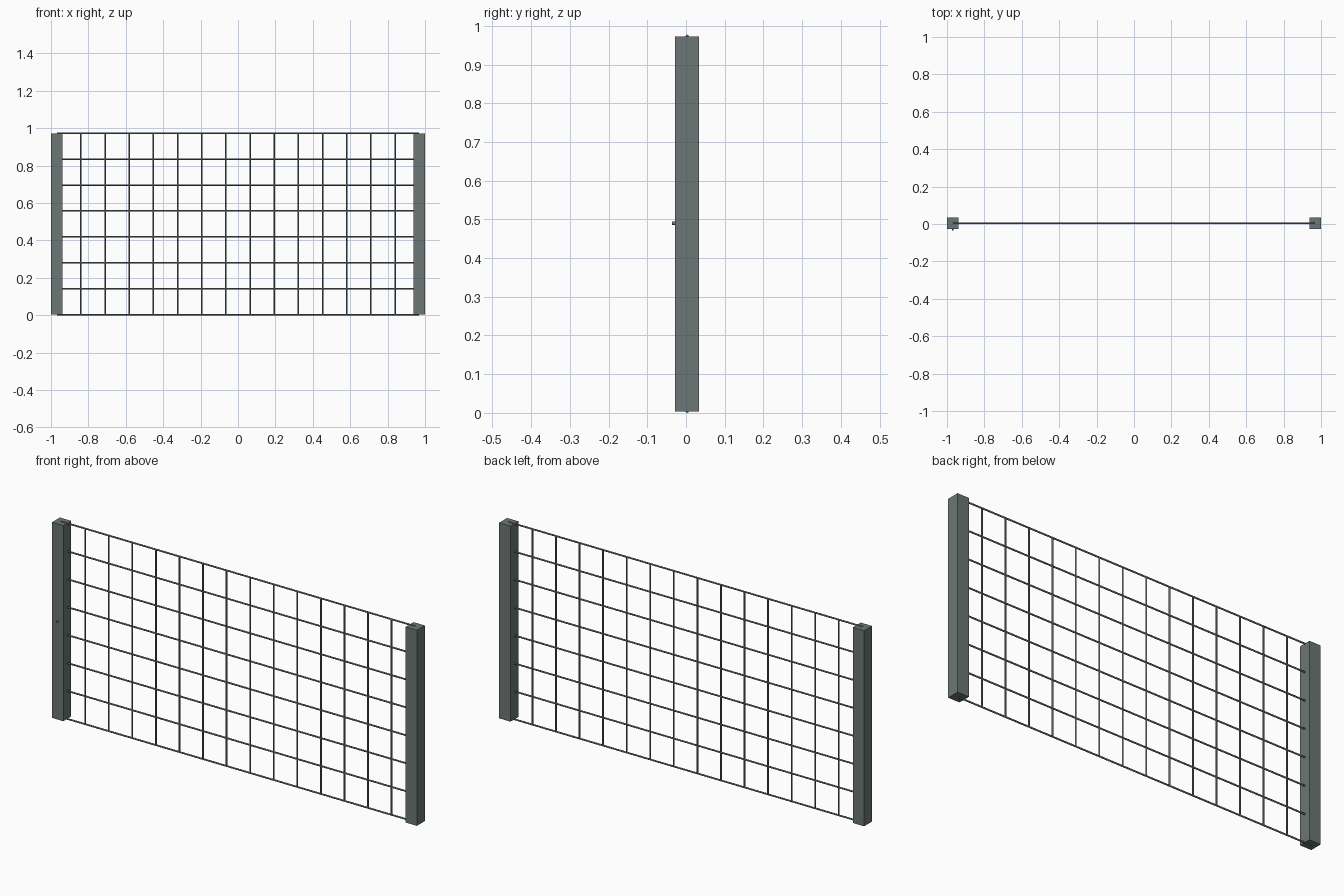
import bpy
from mathutils import Vector

default = bpy.data.objects.get("Cube")
if default:
    bpy.data.objects.remove(default, do_unlink=True)


def material(name, colour):
    mat = bpy.data.materials.new(name)
    mat.use_nodes = True
    mat.diffuse_color = colour
    mat.node_tree.nodes["Principled BSDF"].inputs["Base Color"].default_value = colour
    return mat


SLATE = material("slate grey metal", (0.15, 0.18, 0.18, 1))

BOTTOM, TOP = 0.004, 0.973
HALF = 0.969          # distance from the middle to each post centre
POST = 0.062
WIRE = 0.004          # wire radius
Y = 0.003
ROWS, COLUMNS = 7, 15


def rod(name, start, end, radius):
    start, end = Vector(start), Vector(end)
    axis = end - start
    bpy.ops.mesh.primitive_cylinder_add(
        vertices=12, radius=radius, depth=axis.length, location=(start + end) / 2,
        rotation=axis.to_track_quat("Z", "Y").to_euler())
    bpy.ops.object.shade_smooth_by_angle()
    obj = bpy.context.object
    obj.name = name
    obj.data.materials.append(SLATE)


# Square end posts
for side, sign in (("left", 1), ("right", -1)):
    bpy.ops.mesh.primitive_cube_add(size=1, location=(sign * HALF, Y, (BOTTOM + TOP) / 2))
    post = bpy.context.object
    post.name = side + "_post"
    post.scale = (POST, POST, TOP - BOTTOM)
    post.data.materials.append(SLATE)

# Horizontal wires, running into the post centres
for i in range(ROWS + 1):
    z = BOTTOM + (TOP - BOTTOM) * i / ROWS
    rod(f"horizontal_wire_{i + 1}", (-HALF, Y, z), (HALF, Y, z), WIRE)

# Vertical wires between the posts
for i in range(1, COLUMNS):
    x = -HALF + 2 * HALF * i / COLUMNS
    rod(f"vertical_wire_{i}", (x, Y, BOTTOM), (x, Y, TOP), WIRE)

# Small latch pin on the front of the right post
rod("latch_pin", (-HALF, Y, 0.49), (-HALF, -0.036, 0.49), 0.0045)
